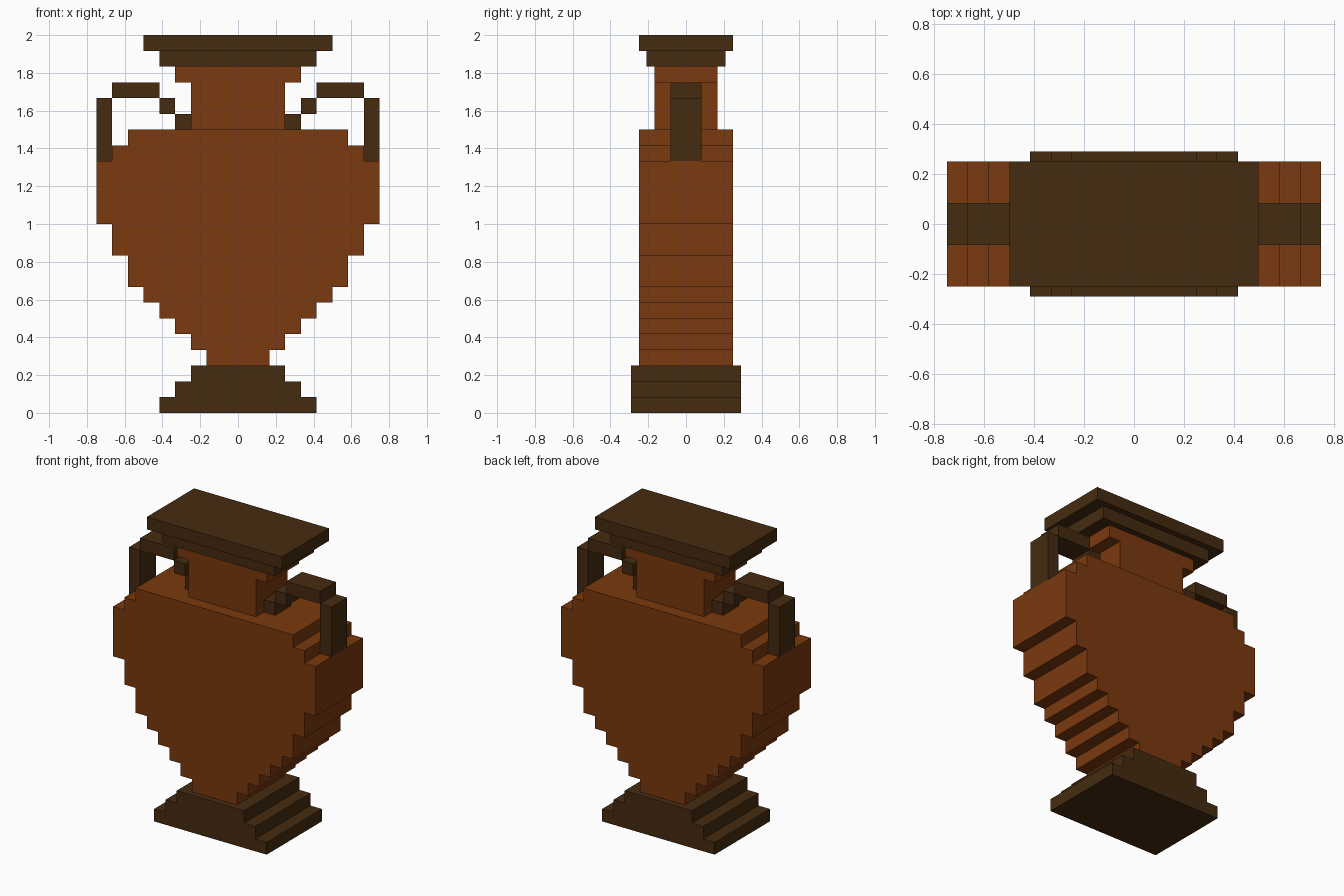
import bpy, bmesh

if "Cube" in bpy.data.objects:
    bpy.data.objects.remove(bpy.data.objects["Cube"])

U = 1 / 12  # one step of the blocky grid


def material(name, rgb):
    m = bpy.data.materials.new(name)
    m.diffuse_color = (*rgb, 1)
    m.use_nodes = True
    m.node_tree.nodes["Principled BSDF"].inputs["Base Color"].default_value = m.diffuse_color
    return m


clay = material("orange brown clay", (0.198, 0.041, 0.0044))
dark = material("dark brown glaze", (0.060, 0.024, 0.005))


def finish(name, bm, mat):
    bmesh.ops.recalc_face_normals(bm, faces=bm.faces)
    me = bpy.data.meshes.new(name)
    bm.to_mesh(me)
    bm.free()
    me.materials.append(mat)
    ob = bpy.data.objects.new(name, me)
    bpy.context.collection.objects.link(ob)
    return ob


def slab(bm, outline, half_depth):
    """Extrude an x-z outline (grid steps) along y."""
    face = bm.faces.new([bm.verts.new((x * U, -half_depth * U, z * U)) for x, z in outline])
    ext = bmesh.ops.extrude_face_region(bm, geom=[face], use_keep_orig=True)
    verts = [g for g in ext["geom"] if isinstance(g, bmesh.types.BMVert)]
    bmesh.ops.translate(bm, vec=(0, 2 * half_depth * U, 0), verts=verts)


def stepped(name, z, rows, half_depth, mat):
    """Symmetric stepped slab; rows are (half width, height) from the bottom up."""
    right = []
    for w, h in rows:
        right += [(w, z), (w, z + h)]
        z += h
    bm = bmesh.new()
    slab(bm, right + [(-x, zz) for x, zz in reversed(right)], half_depth)
    return finish(name, bm, mat)


# Foot, belly, neck and lip
stepped("foot", 0, [(5, 1), (4, 1), (3, 1)], 3.5, dark)
stepped("belly", 3, [(2, 1), (3, 1), (4, 1), (5, 1), (6, 1), (7, 2),
                     (8, 2), (9, 4), (8, 1), (7, 1)], 3, clay)
stepped("neck", 18, [(3, 3), (4, 1)], 2, clay)
stepped("lip_lower", 22, [(5, 1)], 2.5, dark)
stepped("lip_upper", 23, [(6, 1)], 3, dark)

# Handles: blocks stepping from the neck out and down to the shoulder
for side, s in (("left", -1), ("right", 1)):
    bm = bmesh.new()
    for x0, x1, z0, z1 in ((3, 4, 18, 19), (4, 5, 19, 20), (5, 8, 20, 21), (8, 9, 16, 20)):
        slab(bm, [(s * x0, z0), (s * x1, z0), (s * x1, z1), (s * x0, z1)], 1)
    finish("handle_" + side, bm, dark)
